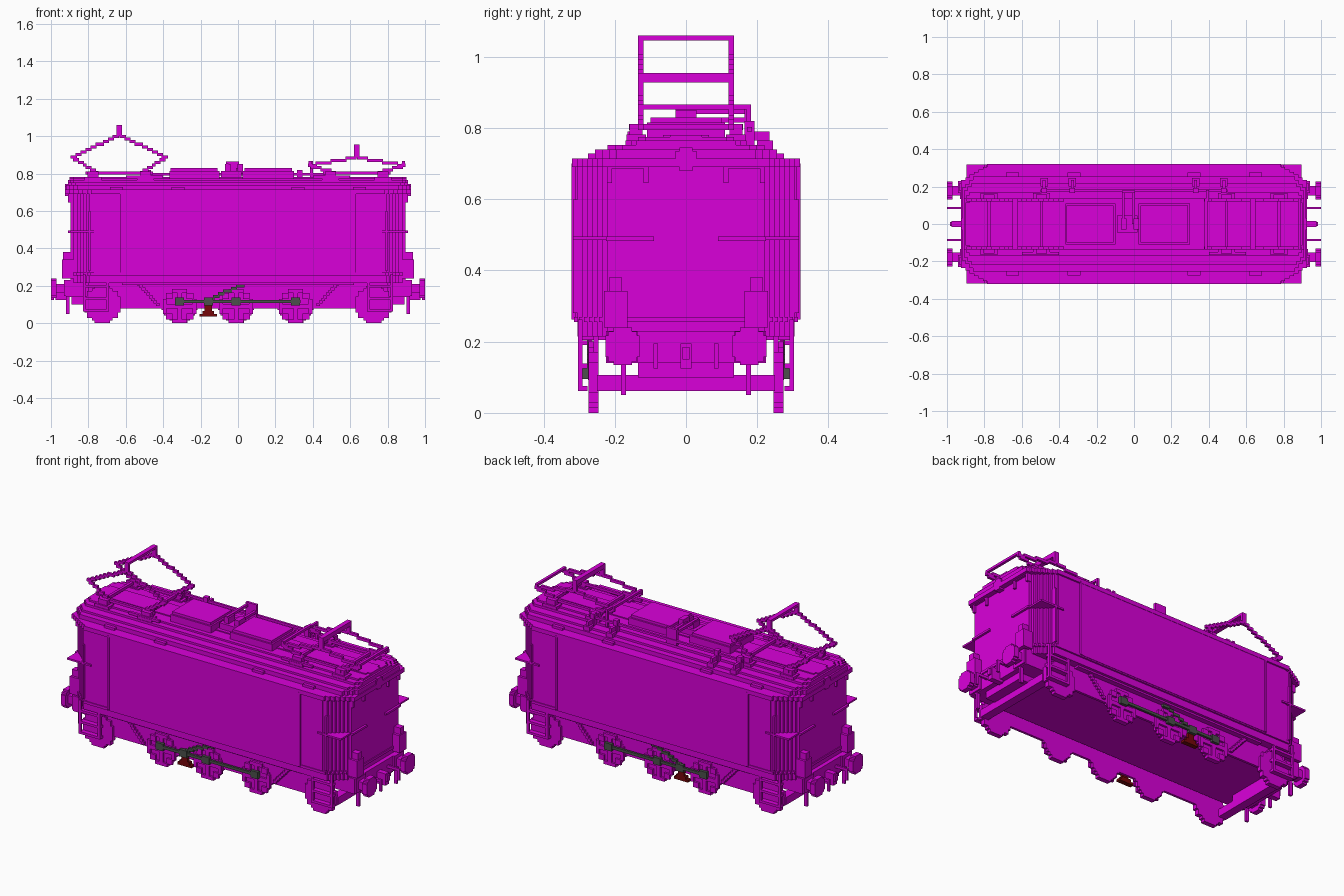
import bpy, bmesh, math

cube = bpy.data.objects.get("Cube")
if cube:
    bpy.data.objects.remove(cube)


def material(name, rgb):
    m = bpy.data.materials.new(name)
    m.use_nodes = True
    m.diffuse_color = (*rgb, 1)
    m.node_tree.nodes["Principled BSDF"].inputs["Base Color"].default_value = (*rgb, 1)
    return m


MAGENTA = material("magenta", (0.7, 0.0, 0.7))
GREY = material("dark grey", (0.07, 0.08, 0.07))
RED = material("dark red", (0.18, 0.002, 0.003))
V = 0.0138  # step size of the blocky style


class Part:
    """Collects boxes and stepped prisms into one object."""

    def __init__(self, name, mat=MAGENTA):
        self.name, self.mat, self.bm = name, mat, bmesh.new()

    def box(self, x0, x1, y0, y1, z0, z1, sx=(1,), sy=(1,)):
        for a in sx:
            for b in sy:
                vs = bmesh.ops.create_cube(self.bm, size=1)["verts"]
                for v in vs:
                    v.co = (a * (x0 + x1) / 2 + v.co.x * (x1 - x0),
                            b * (y0 + y1) / 2 + v.co.y * (y1 - y0),
                            (z0 + z1) / 2 + v.co.z * (z1 - z0))

    def plan(self, length, width, corner, z0, z1):
        """Prism with stepped corners; corner = (run in x, run in y, steps)."""
        cx, cy, n = corner
        quad = []
        for i in range(n):
            quad += [(length - cx * i / n, width - cy * (n - i) / n),
                     (length - cx * (i + 1) / n, width - cy * (n - i) / n)]
        quad.append((length - cx, width))
        back = quad[::-1]
        ring = (quad + [(-x, y) for x, y in back]
                + [(-x, -y) for x, y in quad] + [(x, -y) for x, y in back])
        self.prism([(x, y, z0) for x, y in ring], (0, 0, z1 - z0))

    def prism(self, pts, vec):
        f = self.bm.faces.new([self.bm.verts.new(p) for p in pts])
        out = bmesh.ops.extrude_face_region(self.bm, geom=[f])["geom"]
        bmesh.ops.translate(self.bm, vec=vec, verts=[g for g in out if isinstance(g, bmesh.types.BMVert)])

    def stairs(self, a, b, y0, y1, sx=(1,), sy=(1,)):
        """Row of small blocks from a to b in the x-z plane."""
        n = math.ceil(max(abs(b[0] - a[0]), abs(b[1] - a[1])) / V)
        for i in range(n + 1):
            x = a[0] + (b[0] - a[0]) * i / n
            z = a[1] + round((b[1] - a[1]) * i / n / V) * V
            self.box(x - V * .7, x + V * .7, y0, y1, z - V * .6, z + V * .6, sx, sy)

    def disc(self, x, z, r, y0, y1, sy=(1, -1)):
        """Stepped disc facing y, made of stacked slabs."""
        n = round(2 * r / V)
        for s in sy:
            for i in range(n):
                h = (i + .5) * 2 * r / n - r
                w = max(round(math.sqrt(r * r - h * h) / V), 1) * V
                self.box(x - w, x + w, y0, y1, z + h - r / n, z + h + r / n, sy=(s,))

    def done(self):
        bmesh.ops.recalc_face_normals(self.bm, faces=self.bm.faces)
        me = bpy.data.meshes.new(self.name)
        self.bm.to_mesh(me)
        self.bm.free()
        me.materials.append(self.mat)
        bpy.context.collection.objects.link(bpy.data.objects.new(self.name, me))


PM = (1, -1)

# Body shell with stepped corners, flat side panels and sill
p = Part("body")
p.plan(.895, .305, (.1, .085, 6), .215, .7)
p.box(-.63, .63, .29, .318, .262, .7, sy=PM)
p.box(.63, .77, .29, .31, .262, .7, PM, PM)
p.plan(.9, .315, (.11, .085, 6), .255, .27)
p.done()

# Roof in stacked steps
p = Part("roof")
p.plan(.925, .32, (.14, .085, 6), .69, .715)
p.plan(.92, .255, (.06, .06, 3), .715, .74)
p.plan(.91, .22, (.04, .04, 2), .74, .752)
p.plan(.91, .17, (.03, .03, 2), .752, .765)
p.plan(.9, .135, (.02, .02, 1), .765, .775)
p.plan(.9, .065, (.02, .02, 1), .775, .781)
for x in (.32, .65):
    p.box(x - .035, x + .035, .255, .275, .715, .729, PM, PM)
p.done()

# Roof hatches and central switch gear
p = Part("roof_hatches")
p.box(-.365, -.1, -.11, .11, .77, .815)
p.box(.025, .3, -.11, .11, .77, .815)
p.box(-.36, -.11, -.1, .1, .815, .83)
p.box(.035, .29, -.1, .1, .815, .83)
p.box(-.09, .02, -.045, .045, .77, .815)
for x in (-.055, .012):
    p.box(x - .015, x + .015, -.03, .03, .8, .85)
p.box(-.065, -.05, -.03, .17, .84, .855)
p.box(-.01, .005, 0, .17, .815, .83)
p.box(-.065, .005, .165, .18, .77, .865)
p.done()

# Roof power cable and its insulators
p = Part("roof_cable")
p.box(-.5, .5, .172, .185, .79, .803)
for x in (.33, .48):
    p.box(x - .014, x + .014, .165, .192, .74, .82, PM)
    p.box(x - .02, x + .02, .2, .245, .735, .765, PM)
    p.box(x - .008, x + .008, .185, .235, .765, .79, PM)
p.box(.4, .6, -.165, -.15, .775, .79, PM)
p.done()


# Pantographs: one raised, one folded
def pantograph(name, x, elbow, top, head, bar):
    p = Part(name)
    for s in PM:
        for dx in (.14, -.14):
            for y in (.14, -.14):
                p.box(x + dx - .045, x + dx + .045, y - .027, y + .027, .75, .782)
                p.box(x + dx - .03, x + dx + .03, y - .018, y + .018, .782, .812)
            p.box(x + dx - .008, x + dx + .008, -.16, .16, .795, .812)
        y0, y1 = sorted((s * .12, s * .135))
        p.box(x - .18, x + .18, y0, y1, .795, .81)
        for d in PM:
            p.stairs((x + d * .12, .805), (x + d * .25, elbow), y0, y1)
            p.stairs((x + d * .25, elbow), (x + d * .012, top), y0, y1)
        p.box(x - .014, x + .014, y0, y1, top, head)
    p.box(x - .014, x + .014, -.135, .135, head - bar, head)
    return p


pantograph("raised_pantograph", -.635, .888, 1.0, 1.06, .014).done()
p = pantograph("folded_pantograph", .635, .843, .885, .955, .027)
for d in PM:
    p.box(.635 + d * .25 - .008, .635 + d * .25 + .008, -.135, .135, .852, .866)
p.box(.385, .4, .12, .18, .852, .866)
p.box(.385, .4, .17, .182, .76, .866)
p.done()

# End details: headlight, eyebrows, handrails, lamps
p = Part("end_fittings")
p.box(.88, .926, -.03, .03, .69, .735, PM)
p.box(.88, .926, -.018, .018, .68, .745, PM)
p.box(.88, .908, .12, .215, .686, .7, PM, PM)
p.box(.88, .908, .208, .222, .645, .69, PM, PM)
p.box(.88, .908, .106, .12, .645, .69, PM, PM)
p.box(.89, .908, .09, .225, .483, .495, PM, PM)
p.box(.88, .94, .165, .23, .24, .342, PM, PM)
p.box(.88, .935, .18, .216, .342, .38, PM, PM)
p.done()

# Side handrails by the doors
p = Part("side_handrails")
p.box(.74, .895, .225, .318, .486, .496, PM, PM)
p.box(.788, .798, .29, .318, .28, .6, PM, PM)
p.box(.618, .63, .31, .322, .262, .7, PM, PM)
p.done()

# Underframe: raised floor between side frames, closed by end beams
p = Part("underframe")
p.box(-.89, .89, -.225, .225, .14, .22)
p.box(-.8, .8, .246, .26, .08, .218, sy=PM)
p.box(.78, .89, -.135, .135, .1, .145, PM)
p.box(.78, .83, -.25, .25, .062, .106, PM)
p.box(.86, .92, -.225, .225, .14, .23, PM)
p.box(-.62, .62, .225, .29, .205, .232, sy=PM)
p.stairs((.43, .1), (.53, .205), .262, .275, PM, PM)
p.done()

# Buffers, coupling hooks and hoses
p = Part("buffers")
for w, h in ((.048, .03), (.04, .042), (.026, .053)):
    p.box(.97, 1.0, .178 - w, .178 + w, .187 - h, .187 + h, PM, PM)
p.box(.9, .975, .152, .204, .163, .211, PM, PM)
p.box(.9, .93, .135, .222, .145, .23, PM, PM)
p.done()
p = Part("couplings")
p.box(.9, .975, -.016, .016, .125, .195, PM)
p.box(.975, .985, -.01, .01, .15, .185, PM)
p.box(.9, 1.0, .079, .091, .18, .195, PM, PM)
p.box(.985, 1.0, .079, .091, .125, .185, PM, PM)
p.box(.9, .92, .169, .182, .05, .14, PM, PM)
p.done()

# Driving and carrying wheels
p = Part("wheels")
for x in (-.312, -.01, .308):
    p.disc(x, .091, .091, .246, .262)
    for dx, dz in ((.012, .08), (.08, .012)):
        p.box(x - dx, x + dx, .26, .274, .091 - dz, .091 + dz, sy=PM)
    for z in (0, .162):
        p.box(x - .04, x + .04, .26, .274, z, z + .02, sy=PM)
    for d in PM:
        p.box(x + d * .08 - .01, x + d * .08 + .01, .26, .274, .05, .13, sy=PM)
        for z in (.02, .13):
            p.box(x + d * .055 - .018, x + d * .055 + .018, .26, .274, z, z + .032, sy=PM)
for x in (-.725, .725):
    p.disc(x, .1, .1, .246, .274)
p.done()

# Boarding ladders
p = Part("ladders")
for x in (.69, .815):
    p.box(x, x + .014, .291, .304, .062, .262, PM, PM)
for z in (.062, .125, .19):
    p.box(.69, .829, .276, .304, z, z + .014, PM, PM)
p.done()

# Coupling rods with hubs
p = Part("coupling_rods", GREY)
p.box(-.335, .333, .274, .287, .108, .124, sy=PM)
for x in (-.312, -.158, -.01, .308):
    p.box(x - .024, x + .024, .27, .29, .095, .137, sy=PM)
p.stairs((-.15, .13), (.025, .205), .264, .278, sy=PM)
p.done()

# Red shoes hanging from the rods
p = Part("red_shoes", RED)
p.box(-.205, -.112, .247, .274, .036, .05, sy=PM)
p.box(-.19, -.127, .25, .274, .05, .066, sy=PM)
p.box(-.178, -.138, .258, .274, .066, .098, sy=PM)
p.done()
